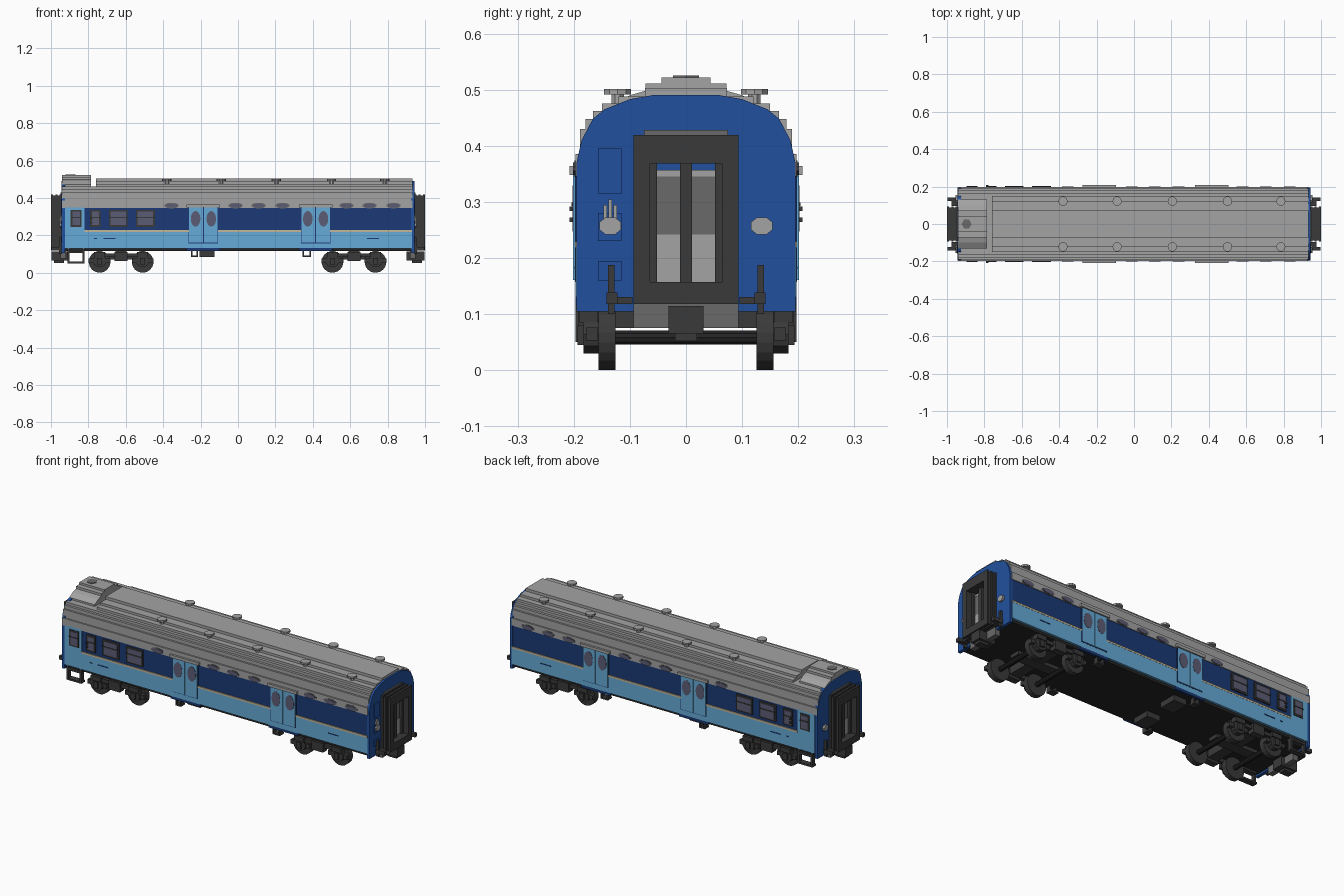
import bpy, bmesh, math
from mathutils import Matrix, Vector

cube = bpy.data.objects.get("Cube")
if cube:
    bpy.data.objects.remove(cube, do_unlink=True)


def material(name, r, g, b):
    lin = [((c / 255 + 0.055) / 1.055) ** 2.4 if c > 10 else c / 255 / 12.92 for c in (r, g, b)] + [1]
    m = bpy.data.materials.new(name)
    m.use_nodes = True
    m.diffuse_color = lin
    m.node_tree.nodes["Principled BSDF"].inputs["Base Color"].default_value = lin
    return m


NAVY = material("navy blue", 27, 58, 118)
BLUE = material("royal blue", 33, 80, 158)
SKY = material("sky blue", 102, 170, 215)
GREY = material("light grey", 163, 163, 163)
MID = material("mid grey", 106, 106, 106)
BLACK = material("charcoal", 58, 58, 58)
UNDER = material("underframe black", 36, 36, 36)
GLASS = material("smoky glass", 92, 92, 118)
TAN = material("tan stripe", 196, 182, 152)


def finish(name, bm, mat, mirror):
    bmesh.ops.recalc_face_normals(bm, faces=bm.faces)
    me = bpy.data.meshes.new(name)
    bm.to_mesh(me)
    bm.free()
    me.materials.append(mat)
    ob = bpy.data.objects.new(name, me)
    bpy.context.collection.objects.link(ob)
    if mirror:
        mod = ob.modifiers.new("Mirror", "MIRROR")
        mod.use_axis = ("x" in mirror, "y" in mirror, False)
        mod.use_mirror_merge = False
    return ob


def boxes(name, mat, items, mirror=""):
    """Boxes given as x0, x1, y0, y1, z0, z1."""
    bm = bmesh.new()
    for x0, x1, y0, y1, z0, z1 in items:
        m = Matrix.Translation(((x0 + x1) / 2, (y0 + y1) / 2, (z0 + z1) / 2)) @ Matrix.Diagonal((x1 - x0, y1 - y0, z1 - z0, 1))
        bmesh.ops.create_cube(bm, size=1, matrix=m)
    return finish(name, bm, mat, mirror)


def discs(name, mat, centres, r, depth, axis, mirror="", sides=16, stretch=(1, 1, 1)):
    """Cylinders along an axis, optionally stretched into ovals."""
    rot = {"x": Matrix.Rotation(math.pi / 2, 4, "Y"), "y": Matrix.Rotation(math.pi / 2, 4, "X"), "z": Matrix()}[axis]
    turn = Matrix.Rotation(math.pi / sides, 4, "Z")
    bm = bmesh.new()
    for c in centres:
        m = Matrix.Translation(c) @ Matrix.Diagonal((*stretch, 1)) @ rot @ turn
        bmesh.ops.create_cone(bm, cap_ends=True, segments=sides, radius1=r, radius2=r, depth=depth, matrix=m)
    return finish(name, bm, mat, mirror)


def prism(name, mat, half, x0, x1, mirror=""):
    """Symmetric cross-section (half outline in y, z) extruded along x."""
    bm = bmesh.new()
    pts = half + [(-y, z) for y, z in reversed(half)]
    face = bm.faces.new([bm.verts.new((x0, y, z)) for y, z in pts])
    geo = bmesh.ops.extrude_face_region(bm, geom=[face])["geom"]
    bmesh.ops.translate(bm, vec=Vector((x1 - x0, 0, 0)), verts=[v for v in geo if isinstance(v, bmesh.types.BMVert)])
    return finish(name, bm, mat, mirror)


DOORS = (-0.185, 0.415)

# Body shell
boxes("underfloor", UNDER, [(-0.93, 0.93, -0.185, 0.185, 0.115, 0.131)])
boxes("lower_wall", SKY, [(-0.925, 0.93, -0.197, 0.197, 0.13, 0.22)])
boxes("upper_wall", NAVY, [(-0.925, 0.93, -0.193, 0.193, 0.22, 0.346)])
boxes("cab_side", SKY, [(-0.925, -0.82, 0.19, 0.197, 0.22, 0.35)], "y")
boxes("waist_stripe", TAN, [(-0.82, -0.262, 0.19, 0.198, 0.219, 0.229), (-0.108, 0.338, 0.19, 0.198, 0.219, 0.229),
                            (0.492, 0.93, 0.19, 0.198, 0.219, 0.229)], "y")
boxes("side_marks", NAVY, [(-0.77, -0.755, 0.19, 0.199, 0.18, 0.185), (-0.72, -0.655, 0.19, 0.199, 0.18, 0.185),
                           (0.69, 0.755, 0.19, 0.199, 0.18, 0.185)], "y")

# Stepped roof
steps = [(0.197, 0.345), (0.197, 0.385), (0.189, 0.385), (0.189, 0.43), (0.179, 0.43), (0.179, 0.448),
         (0.166, 0.448), (0.166, 0.462), (0.15, 0.462), (0.15, 0.475), (0.12, 0.475), (0.12, 0.488),
         (0.073, 0.488), (0.073, 0.503)]
prism("main_roof", GREY, steps, -0.76, 0.932)
prism("cab_roof", GREY, steps[:9], -0.94, -0.755)
prism("cab_roof_hump", GREY, [(0.13, 0.455), (0.13, 0.472), (0.10, 0.49), (0.072, 0.498), (0.072, 0.511),
                              (0.044, 0.511), (0.044, 0.522)], -0.942, -0.787)
discs("hump_cap", MID, [(-0.895, 0, 0.521)], 0.027, 0.008, "z", sides=6)
vents = [(x, 0.122, 0) for x in (-0.38, -0.09, 0.205, 0.5, 0.785)]
discs("roof_vent_caps", GREY, [(x, y, 0.496) for x, y, _ in vents], 0.025, 0.01, "z", "y", 10)
discs("roof_vent_stems", GREY, [(x, y, 0.482) for x, y, _ in vents], 0.012, 0.025, "z", "y", 8)

# End walls
arch = [(0.195, 0.105), (0.195, 0.37), (0.186, 0.41), (0.166, 0.448), (0.145, 0.465), (0.10, 0.483), (0.06, 0.49)]
prism("end_wall", BLUE, arch, 0.926, 0.943, "x")
boxes("end_panels", BLUE, [(0.94, 0.947, -0.157, -0.115, 0.315, 0.395), (0.94, 0.947, -0.157, -0.115, 0.23, 0.28),
                           (0.94, 0.947, -0.157, -0.115, 0.16, 0.195)], "x")
discs("end_lamps", GREY, [(0.948, 0.135, 0.257)], 0.021, 0.014, "x", "xy", 8, (1, 1, 0.8))
boxes("lamp_bracket", GREY, [(0.94, 0.952, -0.147 + i * 0.009, -0.141 + i * 0.009, 0.265, z)
                             for i, z in enumerate((0.294, 0.304, 0.294))], "x")


# Gangway bellows and end doors
def ring(x0, x1, w, lo, hi, iw, ilo, ihi):
    return [(x0, x1, -w, -iw, lo, hi), (x0, x1, iw, w, lo, hi), (x0, x1, -iw, iw, lo, ilo), (x0, x1, -iw, iw, ihi, hi)]


folds = []
for i in range(5):
    d = 0.006 * (i % 2)
    folds += ring(0.942 + i * 0.0116, 0.9536 + i * 0.0116, 0.094 - d, 0.118 + d, 0.419 - d, 0.064, 0.157, 0.368)
boxes("gangway_bellows", BLACK, folds, "x")
boxes("gangway_post", BLACK, [(0.942, 0.968, -0.011, 0.011, 0.157, 0.368), (0.942, 0.968, 0.052, 0.066, 0.157, 0.368),
                              (0.942, 0.968, -0.066, -0.052, 0.157, 0.368)], "x")
boxes("gangway_door_lower", GREY, [(0.94, 0.955, 0.01, 0.053, 0.157, 0.242), (0.94, 0.955, 0.01, 0.053, 0.345, 0.357)], "xy")
boxes("gangway_door_window", MID, [(0.94, 0.954, 0.01, 0.053, 0.242, 0.345)], "xy")
boxes("gangway_top_strip", MID, [(0.94, 0.95, -0.075, 0.075, 0.418, 0.428)], "x")

# Couplers, hoses and end plate
boxes("end_plate", MID, [(0.92, 0.95, -0.094, 0.094, 0.075, 0.118)], "x")
boxes("coupler", BLACK, [(0.90, 0.998, -0.031, 0.031, 0.065, 0.114), (0.93, 0.985, -0.02, 0.02, 0.052, 0.07)], "x")
boxes("end_hoses", BLACK, [(0.942, 0.958, 0.127, 0.139, 0.10, 0.187), (0.942, 0.998, 0.122, 0.142, 0.118, 0.138),
                           (0.942, 0.975, 0.095, 0.122, 0.118, 0.13)], "xy")

# Side doors with oval windows, rails and sills
leaves, seams, panes, rails, sills = [], [], [], [], []
for c in DOORS:
    seams.append((c - 0.079, c + 0.079, 0.19, 0.1978, 0.157, 0.352))
    for s in (-1, 1):
        leaves.append((c + s * 0.039 - 0.037, c + s * 0.039 + 0.037, 0.19, 0.201, 0.161, 0.35))
        panes.append((c + s * 0.042, 0.197, 0.288))
    rails.append((c - 0.09, c + 0.09, 0.185, 0.208, 0.348, 0.364))
    sills.append((c - 0.09, c + 0.09, 0.17, 0.197, 0.116, 0.131))
boxes("door_seams", NAVY, seams, "y")
boxes("door_leaves", SKY, leaves, "y")
discs("door_windows", GLASS, panes, 0.026, 0.011, "y", "y", 16, (1, 1, 1.6))
boxes("door_rails", GREY, rails, "y")
boxes("door_sills", NAVY, sills, "y")

# Windows: frame, glass and slat
frames, glass, slats = [], [], []
for x0, x1 in ((-0.895, -0.837), (-0.79, -0.735), (-0.69, -0.59), (-0.545, -0.445)):
    frames.append((x0, x1, 0.18, 0.2, 0.245, 0.335))
    glass.append((x0 + 0.009, x1 - 0.009, 0.18, 0.202, 0.254, 0.326))
    slats.append((x0, x1, 0.18, 0.204, 0.293, 0.299))
boxes("window_frames", BLACK, frames, "y")
boxes("window_glass", GLASS, glass, "y")
boxes("window_slats", BLACK, slats, "y")
ovals = (-0.355, -0.013, 0.11, 0.238, 0.58, 0.704, 0.832)
discs("upper_oval_rims", MID, [(x, 0.195, 0.359) for x in ovals], 0.039, 0.008, "y", "y", 12, (1, 1, 0.4))
discs("upper_oval_panes", GLASS, [(x, 0.196, 0.359) for x in ovals], 0.032, 0.010, "y", "y", 12, (1, 1, 0.35))
boxes("cab_handles", BLACK, [(-0.79, -0.777, 0.19, 0.208, z, z + 0.008) for z in (0.264, 0.284)], "y")

# Steps and underfloor equipment
cab_steps = [(-0.912, -0.822, 0.165, 0.197, 0.05, 0.06), (-0.912, -0.902, 0.175, 0.197, 0.06, 0.13),
             (-0.832, -0.822, 0.175, 0.197, 0.06, 0.13), (-0.912, -0.822, 0.165, 0.197, 0.105, 0.117)]
boxes("cab_steps", BLACK, cab_steps, "y")
door_steps = []
for x0, x1 in ((-0.25, -0.215), (0.345, 0.39)):
    door_steps += [(x0, x1, 0.155, 0.192, 0.083, 0.091), (x0, x0 + 0.007, 0.165, 0.192, 0.09, 0.12),
                   (x1 - 0.007, x1, 0.165, 0.192, 0.09, 0.12)]
boxes("door_steps", BLACK, door_steps, "y")
boxes("underfloor_boxes", BLACK, [(-0.205, -0.125, -0.15, -0.05, 0.085, 0.118), (-0.205, -0.125, 0.05, 0.15, 0.085, 0.118)])

# Bogies: wheels, axles, frames
for side, bx in (("right", -0.625), ("left", 0.62)):
    ax = (bx - 0.115, bx + 0.115)
    discs(side + "_bogie_wheels", BLACK, [(x, 0.141, 0.058) for x in ax], 0.058, 0.03, "y", "y", 20)
    discs(side + "_bogie_axle_boxes", BLACK, [(x, 0.168, 0.064) for x in ax], 0.036, 0.03, "y", "y", 10)
    discs(side + "_bogie_axles", UNDER, [(x, 0, 0.058) for x in ax], 0.013, 0.29, "y", sides=10)
    frame = [(bx - 0.085, bx + 0.085, 0.155, 0.18, 0.083, 0.103), (bx - 0.035, bx + 0.035, 0.155, 0.192, 0.062, 0.112)]
    for x in ax:
        frame += [(x - 0.058, x + 0.058, 0.157, 0.178, 0.053, 0.076), (x - 0.03, x + 0.03, 0.157, 0.19, 0.085, 0.11),
                  (x - 0.013, x + 0.013, 0.157, 0.193, 0.045, 0.08)]
    boxes(side + "_bogie_frames", BLACK, frame, "y")
    boxes(side + "_bogie_bolster", BLACK, [(bx - 0.03, bx + 0.03, -0.17, 0.17, 0.075, 0.118),
                                           (bx - 0.13, bx + 0.13, -0.03, 0.03, 0.07, 0.09)])
